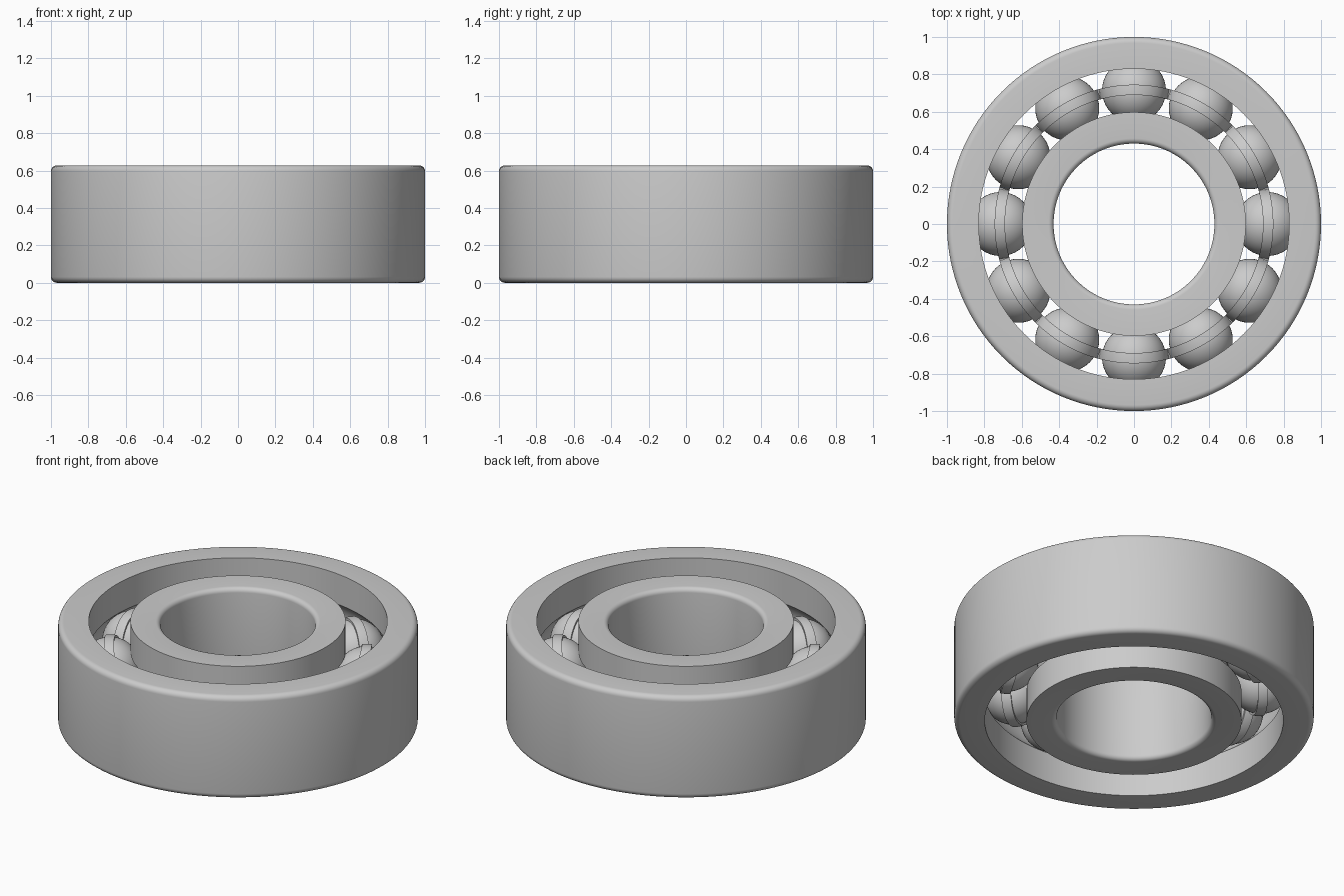
import bpy, bmesh
from math import sin, cos, pi, sqrt, asin, radians, tau

if "Cube" in bpy.data.objects:
    bpy.data.objects.remove(bpy.data.objects["Cube"])

HEIGHT = 0.628
MID = HEIGHT / 2
PITCH = 0.714          # radius of the ball circle
BALL = 0.171
BALLS = 12
GROOVE = 0.173

steel = bpy.data.materials.new("steel grey")
steel.use_nodes = True
steel.diffuse_color = (0.6, 0.6, 0.6, 1)
steel.node_tree.nodes["Principled BSDF"].inputs["Base Color"].default_value = (0.6, 0.6, 0.6, 1)


def finish(bm, name):
    bmesh.ops.recalc_face_normals(bm, faces=bm.faces)
    mesh = bpy.data.meshes.new(name)
    bm.to_mesh(mesh)
    bm.free()
    mesh.materials.append(steel)
    obj = bpy.data.objects.new(name, mesh)
    bpy.context.collection.objects.link(obj)
    bpy.ops.object.select_all(action='DESELECT')
    obj.select_set(True)
    bpy.context.view_layer.objects.active = obj
    bpy.ops.object.shade_smooth_by_angle(angle=radians(30))
    return obj


def loft(sections, name):
    """Join closed loops of points into a closed ring."""
    bm = bmesh.new()
    loops = [[bm.verts.new(p) for p in s] for s in sections]
    n = len(loops[0])
    for i, a in enumerate(loops):
        b = loops[(i + 1) % len(loops)]
        for j in range(n):
            k = (j + 1) % n
            bm.faces.new((a[j], a[k], b[k], b[j]))
    return finish(bm, name)


def race(name, plain, wall, fillet, segments=128):
    """Ring with a rounded plain side and a ball groove in the other wall."""
    side = 1 if plain > wall else -1
    edge = asin(sqrt(GROOVE ** 2 - (wall - PITCH) ** 2) / GROOVE)
    upper = [(wall, HEIGHT)]
    for i in range(7):
        a = pi / 2 * i / 6
        upper.append((plain - side * fillet * (1 - sin(a)), HEIGHT - fillet * (1 - cos(a))))
    lower = [(r, HEIGHT - z) for r, z in reversed(upper)]
    groove = []
    for i in range(17):
        a = edge * (i / 8 - 1)
        groove.append((PITCH + side * GROOVE * cos(a), MID + GROOVE * sin(a)))
    profile = upper + lower + groove
    sections = []
    for i in range(segments):
        t = tau * i / segments
        sections.append([(r * cos(t), r * sin(t), z) for r, z in profile])
    return loft(sections, name)


# Outer and inner races
race("outer_race", 1.0, 0.83, 0.032)
race("inner_race", 0.43, 0.598, 0.028)

# Rolling balls
for i in range(BALLS):
    t = tau * i / BALLS
    bm = bmesh.new()
    bmesh.ops.create_uvsphere(bm, u_segments=40, v_segments=24, radius=BALL)
    ball = finish(bm, f"ball_{i + 1}")
    ball.location = (PITCH * cos(t), PITCH * sin(t), MID)


# Two-piece ribbon cage that arches over and under every ball
def arch(r, offset, radius, floor):
    d2 = r * r + PITCH ** 2 - 2 * r * PITCH * cos(offset)
    return max(sqrt(max(radius ** 2 - d2, 0)), floor)


radii = (0.69, PITCH + 0.003, 0.745)
STEPS = 32
for name, sign in (("upper_cage", 1), ("lower_cage", -1)):
    sections = []
    for i in range(BALLS):
        for s in range(STEPS):
            offset = pi / BALLS * sin(pi * (s / STEPS - 0.5))
            t = tau * i / BALLS + offset
            loop = [(r, arch(r, offset, BALL + 0.013, 0.014)) for r in radii]
            loop += [(r, arch(r, offset, BALL, 0.001)) for r in reversed(radii)]
            sections.append([(r * cos(t), r * sin(t), MID + sign * h) for r, h in loop])
    loft(sections, name)
